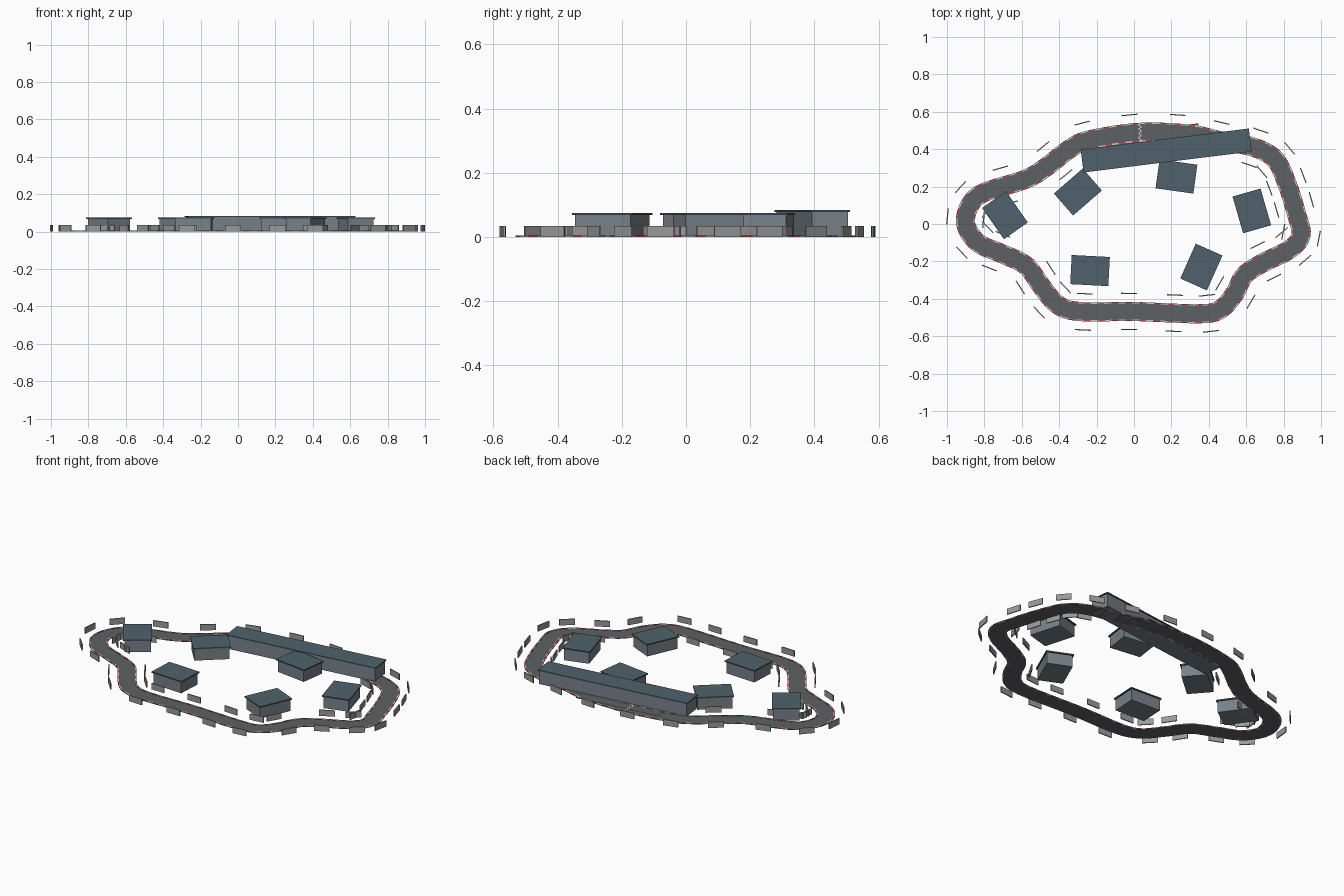
import bpy, bmesh
from math import radians
from mathutils import Vector, Matrix

if "Cube" in bpy.data.objects:
    bpy.data.objects.remove(bpy.data.objects["Cube"])


def material(name, r, g, b):
    m = bpy.data.materials.new(name)
    m.diffuse_color = (r, g, b, 1)
    m.use_nodes = True
    m.node_tree.nodes["Principled BSDF"].inputs["Base Color"].default_value = m.diffuse_color
    return m


ASPHALT = material("asphalt", 0.11, 0.12, 0.125)
RED = material("kerb_red", 0.5, 0.07, 0.08)
WHITE = material("kerb_white", 0.75, 0.75, 0.75)
WALL = material("wall", 0.19, 0.22, 0.25)
ROOF = material("roof", 0.08, 0.12, 0.15)
BARRIER = material("barrier", 0.32, 0.32, 0.32)


def make_object(name, bm, *mats):
    me = bpy.data.meshes.new(name)
    bmesh.ops.recalc_face_normals(bm, faces=bm.faces)
    bm.to_mesh(me)
    bm.free()
    for m in mats:
        me.materials.append(m)
    ob = bpy.data.objects.new(name, me)
    bpy.context.collection.objects.link(ob)
    return ob


def add_box(bm, x, y, z0, z1, length, width, angle=0.0, mat=0):
    mtx = (Matrix.Translation((x, y, (z0 + z1) / 2)) @ Matrix.Rotation(angle, 4, 'Z')
           @ Matrix.Diagonal((length, width, z1 - z0, 1)))
    res = bmesh.ops.create_cube(bm, size=1, matrix=mtx)
    for f in {f for v in res["verts"] for f in v.link_faces}:
        f.material_index = mat


# Track centreline, counter-clockwise, smoothed with a closed Catmull-Rom curve
CONTROL = [Vector(p) for p in [
    (.893, -.06), (.87, .05), (.82, .21), (.755, .345), (.64, .41), (.46, .445),
    (.30, .48), (.03, .49), (-.235, .45), (-.34, .404), (-.476, .30), (-.583, .238),
    (-.797, .17), (-.875, .105), (-.9, 0), (-.835, -.10), (-.715, -.155), (-.58, -.22),
    (-.50, -.325), (-.41, -.43), (-.29, -.468), (0, -.468), (.35, -.48), (.46, -.457),
    (.535, -.377), (.59, -.275), (.685, -.21), (.83, -.137)]]


def spline(pts, steps=20):
    out, n = [], len(pts)
    for i in range(n):
        a, b, c, d = (pts[(i + k) % n] for k in (-1, 0, 1, 2))
        for s in range(steps):
            t = s / steps
            out.append(0.5 * (2 * b + (c - a) * t + (2 * a - 5 * b + 4 * c - d) * t * t
                              + (3 * b - a - 3 * c + d) * t ** 3))
    return out


def resample(pts, count):
    ring = pts + [pts[0]]
    dist = [0.0]
    for p, q in zip(ring, ring[1:]):
        dist.append(dist[-1] + (q - p).length)
    out, j = [], 0
    for i in range(count):
        s = dist[-1] * i / count
        while dist[j + 1] < s:
            j += 1
        out.append(ring[j].lerp(ring[j + 1], (s - dist[j]) / (dist[j + 1] - dist[j])))
    return out


N = 240
path = resample(spline(CONTROL), N)
tangent = [(path[(i + 1) % N] - path[i - 1]).normalized() for i in range(N)]
normal = [Vector((t.y, -t.x)) for t in tangent]  # points outwards


def ribbon(name, inner, outer, z, mats, dash=None):
    """Closed strip of rectangular section following the track."""
    bm = bmesh.new()
    rings = []
    for p, n in zip(path, normal):
        a, b = p + n * inner, p + n * outer
        rings.append([bm.verts.new((q.x, q.y, h))
                      for q, h in ((a, 0), (b, 0), (b, z), (a, z))])
    for i in range(N):
        r, s = rings[i], rings[(i + 1) % N]
        for k in range(4):
            f = bm.faces.new((r[k], r[(k + 1) % 4], s[(k + 1) % 4], s[k]))
            if dash:
                f.material_index = (i // dash) % 2
    make_object(name, bm, *mats)


ribbon("road", -0.047, 0.047, 0.003, [ASPHALT])
ribbon("outer_kerb", 0.043, 0.051, 0.005, [RED, WHITE], 2)
ribbon("inner_kerb", -0.051, -0.043, 0.005, [RED, WHITE], 2)

# Pit lane beside the garages
PIT = radians(7.1)
bm = bmesh.new()
add_box(bm, 0.1, 0.475, 0, 0.004, 0.5, 0.065, PIT)
make_object("pit_lane", bm, ASPHALT)

# Chequered start line
bm = bmesh.new()
for i in range(8):
    for j in range(2):
        if (i + j) % 2:
            add_box(bm, 0.027 + j * 0.008, 0.45 + i * 0.0115, 0.003, 0.005, 0.008, 0.0115)
make_object("start_line", bm, WHITE)

# Barriers: outer positions, matched by inner ones across the track
SPOTS = [(-.93, .206), (-.73, .34), (-.51, .45), (-.273, .53), (-.016, .578), (.24, .545),
         (.47, .54), (.685, .527), (.845, .42), (.93, .265), (.973, .13), (.99, -.067),
         (.888, -.18), (.743, -.28), (.63, -.404), (.42, -.56), (.203, -.57), (-.03, -.564),
         (-.273, -.56), (-.5, -.48), (-.636, -.35), (-.78, -.265), (-.94, -.163), (-.995, .05)]
outer, inner = bmesh.new(), bmesh.new()
for spot in SPOTS:
    i = min(range(N), key=lambda k: (path[k] - Vector(spot)).length)
    angle = Vector((1, 0)).angle_signed(tangent[i]) * -1
    p, q = path[i] + normal[i] * 0.097, path[i] - normal[i] * 0.097
    add_box(outer, p.x, p.y, 0, 0.035, 0.085, 0.006, angle)
    if not (q.y > 0.3 and -0.25 < q.x < 0.6):
        add_box(inner, q.x, q.y, 0, 0.035, 0.085, 0.006, angle)
make_object("outer_barriers", outer, BARRIER)
make_object("inner_barriers", inner, BARRIER)

# Long pit building made of six garage bays under one roof
bm = bmesh.new()
along = Vector((1, 0, 0))
along.rotate(Matrix.Rotation(PIT, 3, 'Z'))
for i in range(6):
    c = Vector((0.172, 0.393, 0)) + along * (i - 2.5) * 0.149
    add_box(bm, c.x, c.y, 0, 0.078, 0.149, 0.114, PIT)
make_object("pit_garages", bm, WALL)
bm = bmesh.new()
add_box(bm, 0.172, 0.393, 0.078, 0.084, 0.906, 0.124, PIT)
make_object("pit_roof", bm, ROOF)

# Infield buildings: x, y, rotation in degrees
for k, (x, y, deg) in enumerate([(-.69, .047, -55), (-.30, .171, 41), (.227, .254, -8),
                                 (.63, .07, 106), (.36, -.23, 66), (-.235, -.249, -3)]):
    for part, z0, z1, l, w, mat in (("walls", 0, .068, .19, .143, WALL),
                                    ("roof", .068, .075, .204, .156, ROOF)):
        bm = bmesh.new()
        add_box(bm, x, y, z0, z1, l, w, radians(deg))
        make_object(f"building_{part}_{k + 1}", bm, mat)
